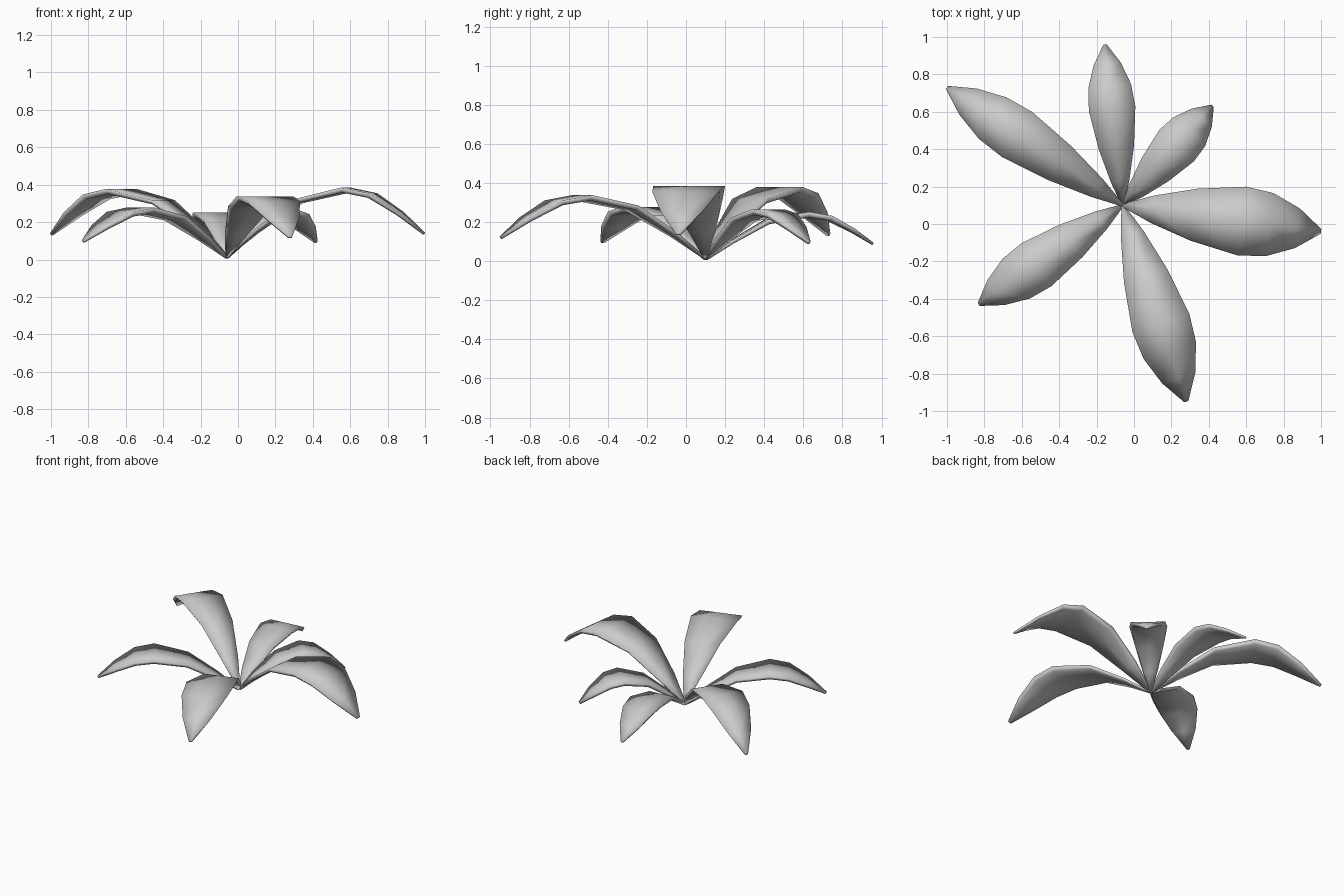
import bpy, bmesh, math
from mathutils import Vector

if "Cube" in bpy.data.objects:
    bpy.data.objects.remove(bpy.data.objects["Cube"])

BASE = Vector((-0.06, 0.10))
# stations along a leaf: position, width share, height share
STATIONS = [(0.0, 0.05, 0.06), (0.15, 0.40, 0.42), (0.36, 0.76, 0.84), (0.60, 1.0, 1.0),
            (0.74, 0.92, 0.92), (0.88, 0.58, 0.66), (1.0, 0.07, 0.37)]


def leaf(name, tip, width, peak):
    axis = Vector(tip) - BASE
    side = Vector((-axis.y, axis.x)).normalized()
    run = axis.length
    bm = bmesh.new()
    rings = []
    for i, (t, w, h) in enumerate(STATIONS):
        # thickness is laid off at right angles to the arch
        a = STATIONS[max(i - 1, 0)]
        b = STATIONS[min(i + 1, len(STATIONS) - 1)]
        slope = math.atan2((b[2] - a[2]) * peak, (b[0] - a[0]) * run)
        thick = 0.012 + 0.016 * w
        half = w * width / 2
        ring = []
        for s, d in ((1, 0), (0, 0), (-1, 0), (-0.86, 1), (0, 1), (0.86, 1)):
            p = BASE + axis * t + side * (s * half)
            p += axis.normalized() * (math.sin(slope) * thick * d)
            z = max(h * peak - math.cos(slope) * thick * d, 0.0)
            ring.append(bm.verts.new((p.x, p.y, z)))
        rings.append(ring)
    for r, q in zip(rings, rings[1:]):
        for k in range(6):
            bm.faces.new((r[k], r[(k + 1) % 6], q[(k + 1) % 6], q[k]))
    bm.faces.new(rings[0])
    bm.faces.new(rings[-1])
    bmesh.ops.recalc_face_normals(bm, faces=bm.faces)
    for f in bm.faces:
        f.smooth = True
    mesh = bpy.data.meshes.new(name)
    bm.to_mesh(mesh)
    bm.free()
    bpy.context.collection.objects.link(bpy.data.objects.new(name, mesh))


# six arching leaves around one root
leaf("leaf_right", (1.0, -0.04), 0.37, 0.385)
leaf("leaf_back_right", (0.42, 0.632), 0.25, 0.265)
leaf("leaf_back", (-0.155, 0.96), 0.25, 0.252)
leaf("leaf_back_left", (-1.0, 0.73), 0.29, 0.378)
leaf("leaf_front_left", (-0.83, -0.43), 0.28, 0.277)
leaf("leaf_front", (0.28, -0.95), 0.32, 0.338)
